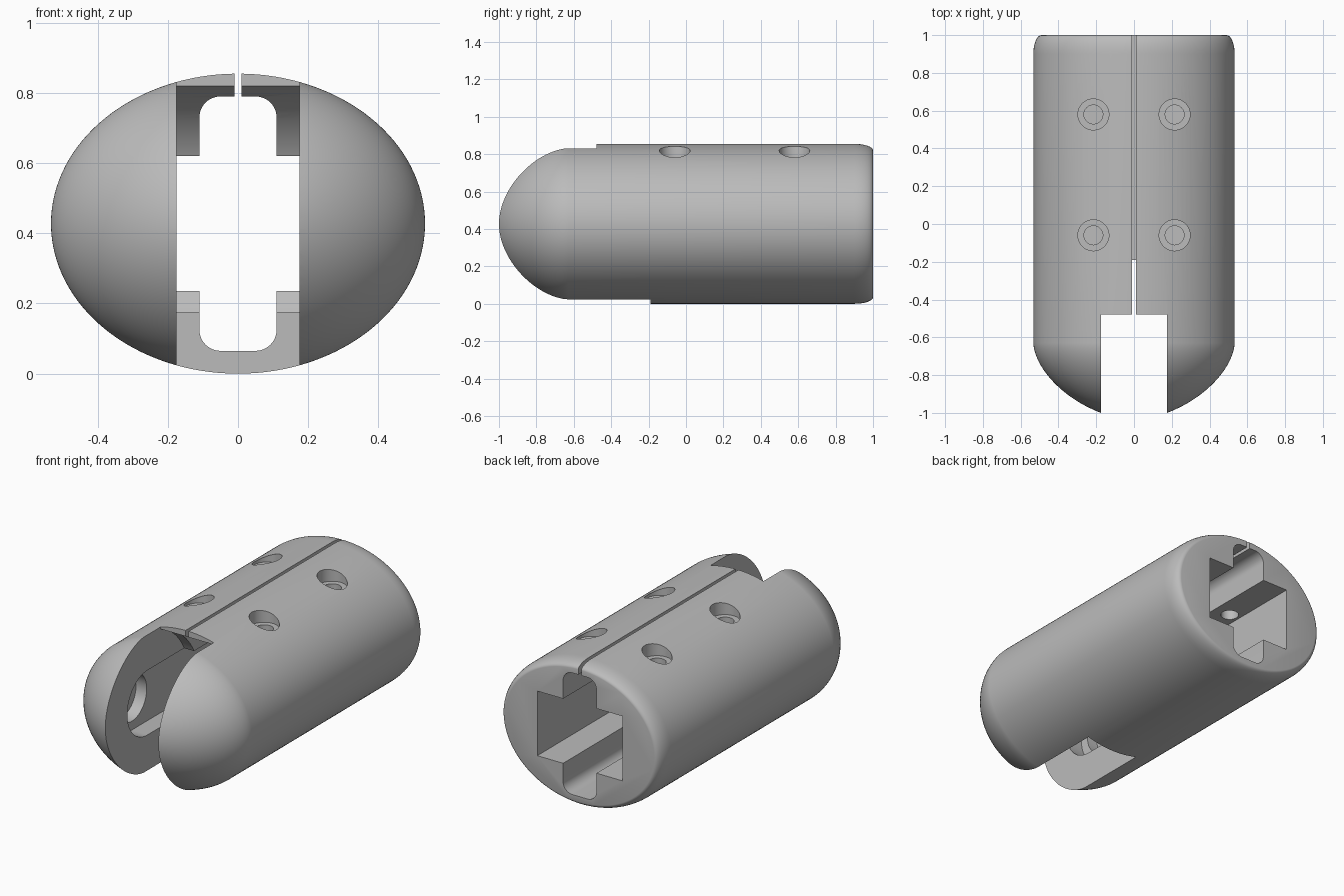
import bpy, bmesh, math

cube = bpy.data.objects.get("Cube")
if cube:
    bpy.data.objects.remove(cube, do_unlink=True)

MID = 0.4275          # height of the long axis
HALF_W, HALF_H = 0.533, 0.4275
SEGMENTS = 128

grey = bpy.data.materials.new("neutral grey")
grey.use_nodes = True
colour = (0.5, 0.5, 0.5, 1)
grey.diffuse_color = colour
grey.node_tree.nodes["Principled BSDF"].inputs["Base Color"].default_value = colour


def finish(bm, name):
    """Turn a closed shell into an object with outward normals."""
    bm.normal_update()
    bmesh.ops.recalc_face_normals(bm, faces=bm.faces[:])
    bm.normal_update()
    if bm.calc_volume(signed=True) < 0:
        bmesh.ops.reverse_faces(bm, faces=bm.faces[:])
    mesh = bpy.data.meshes.new(name)
    bm.to_mesh(mesh)
    bm.free()
    mesh.materials.append(grey)
    obj = bpy.data.objects.new(name, mesh)
    bpy.context.collection.objects.link(obj)
    return obj


def arc(cx, cy, r, start, end, n=24):
    """Points on a circular arc, angles in degrees."""
    angles = [math.radians(start + (end - start) * i / n) for i in range(n + 1)]
    return [(cx + r * math.cos(a), cy + r * math.sin(a)) for a in angles]


def prism(name, outline, axis, low, high):
    """Extrude a 2D outline along x, y or z."""
    place = {"x": lambda a, b, d: (d, a, b),
             "y": lambda a, b, d: (a, d, b),
             "z": lambda a, b, d: (a, b, d)}[axis]
    bm = bmesh.new()
    ends = [[bm.verts.new(place(a, b, d)) for a, b in outline] for d in (low, high)]
    bm.faces.new(ends[0][::-1])
    bm.faces.new(ends[1])
    for i in range(len(outline)):
        j = (i + 1) % len(outline)
        bm.faces.new((ends[0][i], ends[0][j], ends[1][j], ends[1][i]))
    return finish(bm, name)


# Body: elliptical barrel with a domed front and a softened rear rim
profile = []
for i in range(1, 29):
    s = math.sin(math.pi / 2 * i / 28)
    profile.append((s, -0.63 - 0.407 * max(0, 1 - s ** 1.7) ** (1 / 1.7)))
for i in range(9):
    a = math.pi / 2 * i / 8
    profile.append((0.92 + 0.08 * math.cos(a), 0.9 + 0.1 * math.sin(a)))

bm = bmesh.new()
turn = [2 * math.pi * k / SEGMENTS for k in range(SEGMENTS)]
rings = [[bm.verts.new((HALF_W * s * math.cos(t), y, MID + HALF_H * s * math.sin(t)))
          for t in turn] for s, y in profile]
for r0, r1 in zip(rings, rings[1:]):
    for k in range(SEGMENTS):
        n = (k + 1) % SEGMENTS
        bm.faces.new((r0[k], r0[n], r1[n], r1[k]))
bm.faces.new(rings[0][::-1])
bm.faces.new(rings[-1])
body = finish(bm, "clevis_body")

cutters = []

# Fork slot with a concave seat, cut further back underneath
seat = arc(-0.63, MID, 0.42, -37, 69, 32)
outline = [(-1.2, -0.2), (-0.19, -0.2), (-0.19, seat[0][1])]
outline += seat + [(-0.48, 1.1), (-1.2, 1.1)]
cutters.append(prism("fork_slot", outline, "x", -0.175, 0.175))

# Wide channel along the body, rounded where it ends inside the fork
outline = arc(-0.6, MID, 0.1925, 90, 270, 40) + [(1.2, MID - 0.1925), (1.2, MID + 0.1925)]
cutters.append(prism("wide_channel", outline, "x", -0.28, 0.28))

# Pin pocket sunk into both fork cheeks
cutters.append(prism("pin_pocket", arc(-0.6, MID, 0.14, 0, 354, 59), "x", -0.35, 0.35))

# Tall channel with rounded corners
outline = []
for cx, cz, start in ((0.05, 0.73, 0), (-0.05, 0.73, 90), (-0.05, 0.125, 180), (0.05, 0.125, 270)):
    outline += arc(cx, cz, 0.06, start, start + 90, 10)
cutters.append(prism("tall_channel", outline, "y", -0.55, 1.21))

# Narrow clamping split along the top
outline = [(-0.01, 0.7), (0.01, 0.7), (0.01, 1.1), (-0.01, 1.1)]
cutters.append(prism("clamp_split", outline, "y", -0.57, 1.22))

# Counterbored screw holes
for x in (-0.215, 0.215):
    for y in (-0.06, 0.58):
        for radius, floor in ((0.082, 0.765), (0.05, 0.5)):
            cutters.append(prism("screw_hole", arc(x, y, radius, 0, 352.5, 47), "z", floor, 1.1))

# Carve the body, then drop the cutters
bpy.context.view_layer.objects.active = body
body.select_set(True)
for cutter in cutters:
    cutter.hide_render = True
    mod = body.modifiers.new(cutter.name, "BOOLEAN")
    mod.operation = "DIFFERENCE"
    mod.solver = "MANIFOLD"
    mod.object = cutter
    bpy.ops.object.modifier_apply(modifier=mod.name)
    bpy.data.objects.remove(cutter, do_unlink=True)

bpy.ops.object.shade_smooth_by_angle(angle=math.radians(30))
